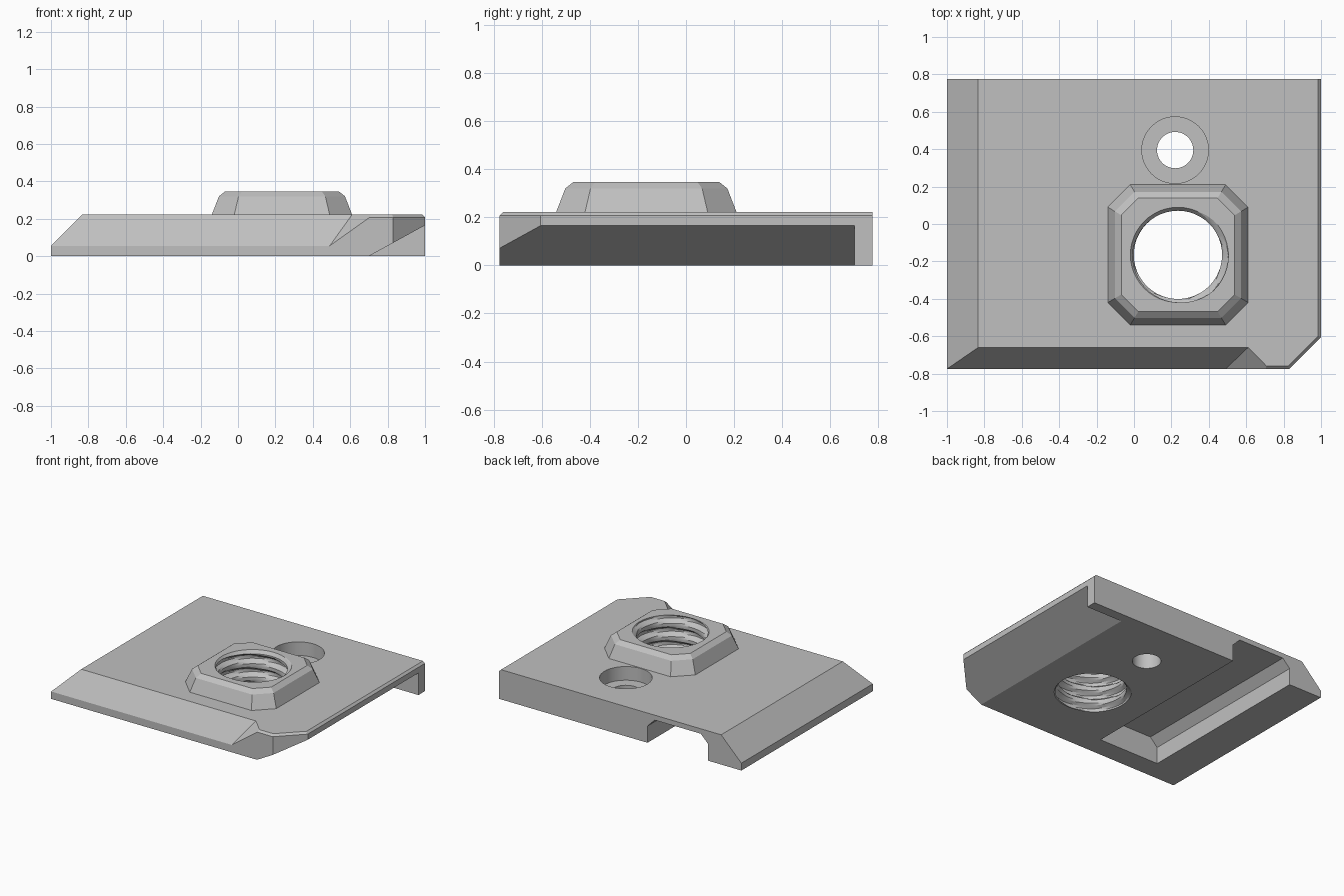
import bpy, bmesh, math
from mathutils import Vector

cube = bpy.data.objects.get("Cube")
if cube:
    bpy.data.objects.remove(cube, do_unlink=True)

grey = bpy.data.materials.new("plain grey")
grey.use_nodes = True
colour = (0.53, 0.53, 0.53, 1)
grey.diffuse_color = colour
grey.node_tree.nodes["Principled BSDF"].inputs["Base Color"].default_value = colour


def finish(name, bm):
    bmesh.ops.recalc_face_normals(bm, faces=bm.faces)
    mesh = bpy.data.meshes.new(name)
    bm.to_mesh(mesh)
    bm.free()
    mesh.materials.append(grey)
    ob = bpy.data.objects.new(name, mesh)
    bpy.context.collection.objects.link(ob)
    return ob


def box(lo, hi):
    bm = bmesh.new()
    bmesh.ops.create_cube(bm, size=1)
    for v in bm.verts:
        v.co = [a if c < 0 else b for a, b, c in zip(lo, hi, v.co)]
    return bm


def slice_off(bm, point, normal):
    """Remove everything on the normal side of a plane and cap the cut."""
    geom = bm.verts[:] + bm.edges[:] + bm.faces[:]
    cut = bmesh.ops.bisect_plane(bm, geom=geom, plane_co=point, plane_no=normal,
                                 clear_outer=True)["geom_cut"]
    bmesh.ops.contextual_create(bm, geom=[e for e in cut if isinstance(e, bmesh.types.BMEdge)])


def loft(name, loops):
    """Closed solid through a stack of equal-length point loops."""
    bm = bmesh.new()
    rings = [[bm.verts.new(p) for p in loop] for loop in loops]
    n = len(rings[0])
    for a, b in zip(rings, rings[1:]):
        for i in range(n):
            j = (i + 1) % n
            bm.faces.new((a[i], a[j], b[j], b[i]))
    bm.faces.new(rings[0])
    bm.faces.new(rings[-1])
    return finish(name, bm)


def circle(x, y, z, r, n=48):
    return [(x + r * math.cos(2 * math.pi * i / n), y + r * math.sin(2 * math.pi * i / n), z)
            for i in range(n)]


def combine(target, tool, operation="DIFFERENCE"):
    tool.hide_render = True
    mod = target.modifiers.new("combine", "BOOLEAN")
    mod.operation, mod.solver, mod.object = operation, "EXACT", tool
    bpy.context.view_layer.objects.active = target
    bpy.ops.object.modifier_apply(modifier=mod.name)
    bpy.data.objects.remove(tool, do_unlink=True)


W, D, H = 1.0, 0.775, 0.222
LOW = 0.055          # lower edge of the long chamfers

# Plate with sloped left side, clipped corner and small top lip
bm = box((-W, -D, 0), (W, D, H))
slice_off(bm, (-W, 0, LOW), (-1, 0, 1))
slice_off(bm, (W, -0.605, 0), (1, -1, 0))
slice_off(bm, (W, 0, H - 0.015), (1, 0, 1))
slice_off(bm, (0, -D, H - 0.015), (0, -1, 1))
slice_off(bm, (W, -0.605, H - 0.015), (1, -1, 1.414))
plate = finish("plate", bm)

# Front chamfer, stopped by a slanted end face
top = Vector((0.61, -0.66, H))
low = Vector((0.49, -D, LOW))
tip = Vector((0.71, -D, H - 0.01))
bm = box((-1.5, -1, -0.2), (1.2, 0, 0.5))
slice_off(bm, low, (0, H - LOW, -(D - 0.66)))
end_normal = (low - top).cross(tip - top)
slice_off(bm, top, -end_normal)
combine(plate, finish("front_chamfer_cutter", bm))

# Sloped underside on the right, stopping at the back wall
section = [(0.7, 0), (1.3, 0.33), (1.3, -0.2), (0.7, -0.2)]
combine(plate, loft("underside_cutter", [[(x, y, z) for x, z in section] for y in (-1, 0.7)]))

# Channel in the underside, open at the back
half = [(0.25, -0.1), (0.25, 0.125), (0.19, 0.185)]
section = half + [(-x, z) for x, z in reversed(half)]
combine(plate, loft("channel_cutter",
                    [[(x - 0.475, y, z) for x, z in section] for y in (-0.62, 1)]))

# Raised eight-sided boss
BX, BY = 0.235, -0.165


def octagon(h, c, z):
    pts = [(h, -c), (h, c), (c, h), (-c, h), (-h, c), (-h, -c), (-c, -h), (c, -h)]
    return [(BX + x, BY + y, z) for x, y in pts]


combine(plate, loft("boss", [octagon(0.375, 0.255, H - 0.03), octagon(0.375, 0.255, H),
                             octagon(0.337, 0.232, 0.32), octagon(0.303, 0.212, 0.347)]), "UNION")

# Threaded hole through the boss: a cutter with a helical groove
PITCH, SEG, STEP = 0.1, 48, 0.0125
loops = []
for k in range(-2, 31):
    loop = []
    for i in range(SEG):
        t = (k * STEP / PITCH - i / SEG) % 1
        groove = min(1, max(0, 1.6 - abs(t - 0.5) * 5))
        r = 0.236 + 0.034 * groove
        a = 2 * math.pi * i / SEG
        loop.append((BX + r * math.cos(a), BY + r * math.sin(a), k * STEP))
    loops.append(loop)
combine(plate, loft("thread_cutter", loops))

# Lead-in chamfers at both mouths of the threaded hole
for z, s in ((0.347, 1), (0, -1)):
    combine(plate, loft("lead_in_cutter", [circle(BX, BY, z - s * 0.025, 0.235),
                                           circle(BX, BY, z + s * 0.02, 0.27)]))

# Counterbored screw hole
combine(plate, loft("screw_hole_cutter", [circle(0.22, 0.395, -0.1, 0.097),
                                          circle(0.22, 0.395, 0.12, 0.097),
                                          circle(0.22, 0.395, 0.12, 0.178),
                                          circle(0.22, 0.395, 0.4, 0.178)]))

plate.name = "mounting_plate"
bpy.ops.object.select_all(action="DESELECT")
plate.select_set(True)
bpy.context.view_layer.objects.active = plate
bpy.ops.object.shade_smooth_by_angle(angle=math.radians(20))
